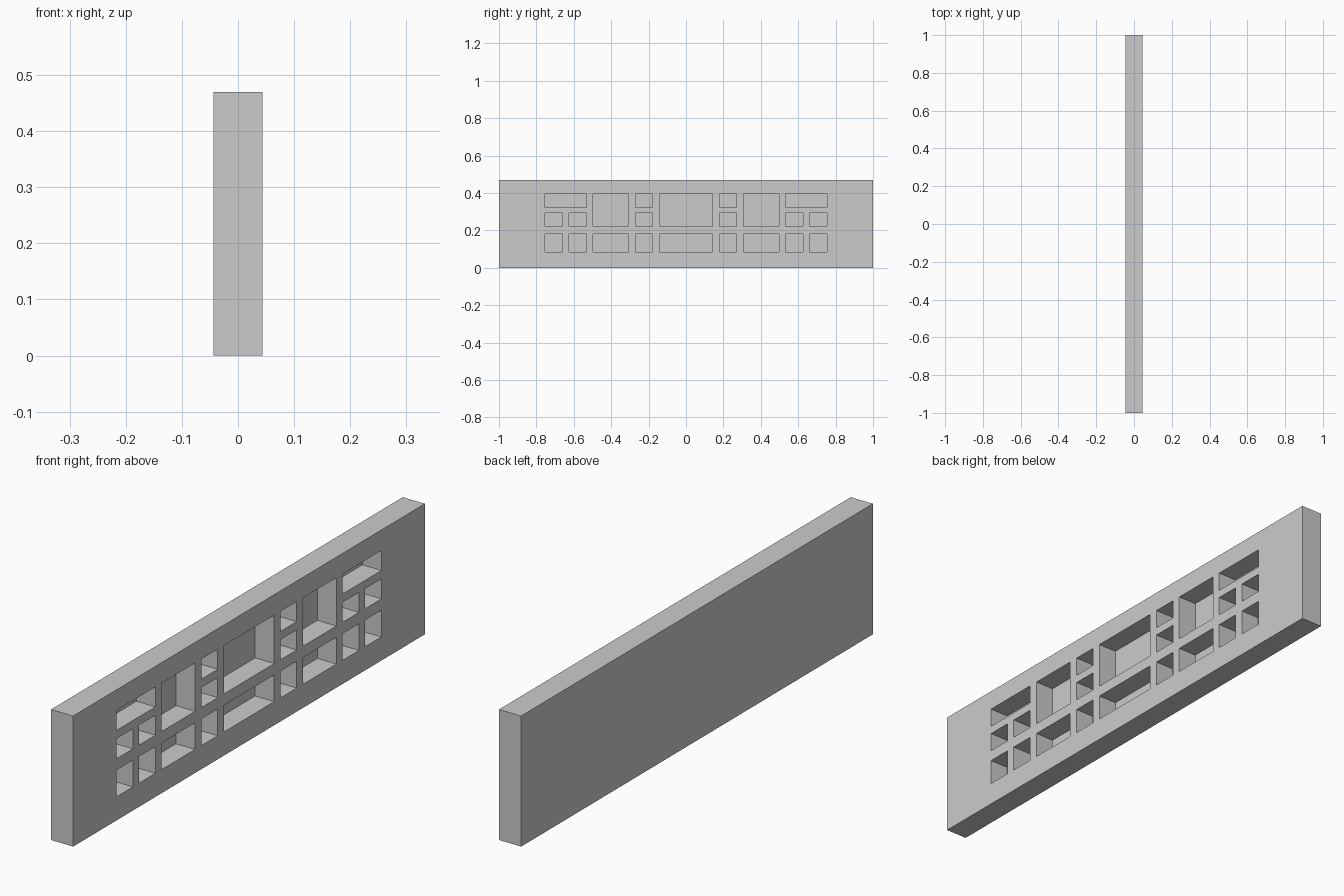
import bpy, bmesh
from mathutils import Matrix, Vector

if "Cube" in bpy.data.objects:
    bpy.data.objects.remove(bpy.data.objects["Cube"])

THICK, LENGTH, HEIGHT = 0.088, 2.0, 0.47
DEPTH = 0.076


def add_box(bm, lo, hi):
    lo, hi = Vector(lo), Vector(hi)
    m = Matrix.Translation((lo + hi) / 2) @ Matrix.Diagonal((*(hi - lo), 1))
    bmesh.ops.create_cube(bm, size=1, matrix=m)


def make_object(name, boxes):
    bm = bmesh.new()
    for lo, hi in boxes:
        add_box(bm, lo, hi)
    mesh = bpy.data.meshes.new(name)
    bm.to_mesh(mesh)
    bm.free()
    obj = bpy.data.objects.new(name, mesh)
    bpy.context.collection.objects.link(obj)
    return obj


# Solid panel
panel = make_object("recessed_panel", [((-THICK/2, -LENGTH/2, 0), (THICK/2, LENGTH/2, HEIGHT))])

# Pocket rows in z, and columns in y (mirrored about the middle)
LOW, MID, TOP = (0.085, 0.181), (0.222, 0.294), (0.324, 0.396)
TALL = (MID[0], TOP[1])
columns = [
    ((0.178, 0.271), (LOW, MID, TOP)),
    ((0.307, 0.497), (LOW, TALL)),
    ((0.532, 0.625), (LOW, MID)),
    ((0.660, 0.753), (LOW, MID)),
    ((0.532, 0.753), (TOP,)),
]
openings = [(-0.143, 0.143, z) for z in (LOW, TALL)]
for (y0, y1), rows in columns:
    for z in rows:
        openings += [(y0, y1, z), (-y1, -y0, z)]

# Blind pockets cut into the right face
cutter = make_object("pocket_cutter", [((THICK/2 - DEPTH, y0, z[0]), (THICK/2 + 0.05, y1, z[1]))
                                       for y0, y1, z in openings])
cutter.hide_render = True
cutter.hide_set(True)
mod = panel.modifiers.new("pockets", 'BOOLEAN')
mod.operation = 'DIFFERENCE'
mod.solver = 'EXACT'
mod.object = cutter

# Apply the cut and discard the helper
bpy.context.view_layer.objects.active = panel
panel.select_set(True)
bpy.ops.object.modifier_apply(modifier=mod.name)
bpy.data.objects.remove(cutter)
